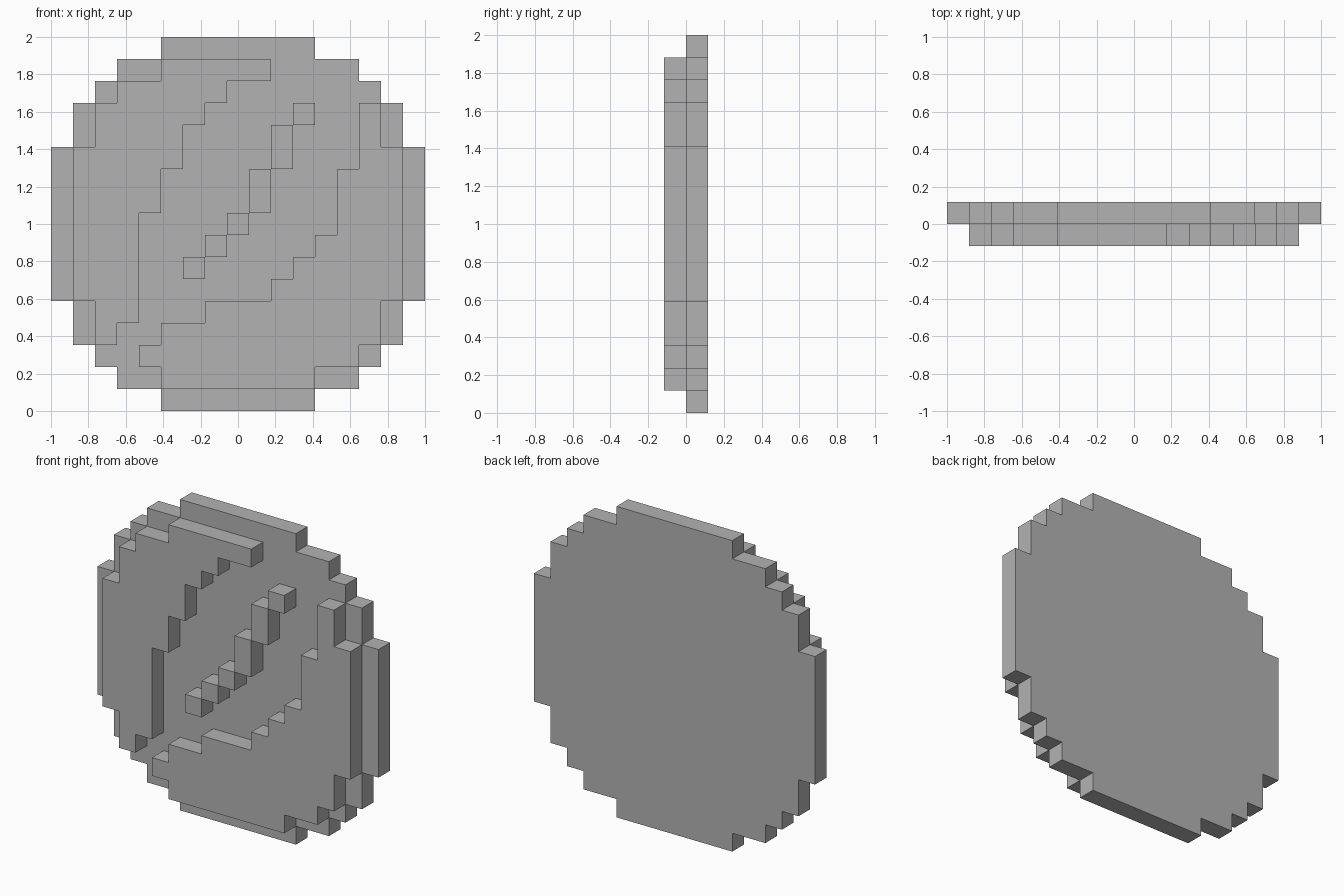
import bpy
import bmesh

cube = bpy.data.objects.get("Cube")
if cube:
    bpy.data.objects.remove(cube)

GRID = 17
CELL = 2 / GRID

grey = bpy.data.materials.new("plain_grey")
grey.use_nodes = True
colour = (0.45, 0.45, 0.45, 1)
grey.diffuse_color = colour
grey.node_tree.nodes["Principled BSDF"].inputs["Base Color"].default_value = colour


def stepped_outline(steps):
    """Corners of a staircase loop: each step is (row, column reached on that row)."""
    corners = []
    column = steps[-1][1]
    for row, target in steps:
        corners += [(column, row), (target, row)]
        column = target
    return corners


def block(left, bottom, height):
    """Corners of a one-column upright block."""
    right, top = left + 1, bottom + height
    return [(left, bottom), (right, bottom), (right, top), (left, top)]


def slab(name, outlines, y_front):
    """Extrude grid outlines one cell deep, starting at y_front."""
    bm = bmesh.new()
    for outline in outlines:
        verts = [bm.verts.new((c * CELL - 1, y_front, r * CELL)) for c, r in outline]
        face = bm.faces.new(verts)
        out = bmesh.ops.extrude_face_region(bm, geom=[face], use_keep_orig=True)
        moved = [g for g in out["geom"] if isinstance(g, bmesh.types.BMVert)]
        bmesh.ops.translate(bm, verts=moved, vec=(0, CELL, 0))
    bmesh.ops.recalc_face_normals(bm, faces=bm.faces)
    mesh = bpy.data.meshes.new(name)
    bm.to_mesh(mesh)
    bm.free()
    mesh.materials.append(grey)
    obj = bpy.data.objects.new(name, mesh)
    bpy.context.collection.objects.link(obj)
    return obj


# Round back plate: right half steps, then the same mirrored on the left
half = [(16, 14), (15, 15), (14, 16), (12, 17), (5, 16), (3, 15), (2, 14), (1, 12)]
columns = [12] + [c for _, c in half]
mirrored = [(r, GRID - c) for (r, _), c in zip(reversed(half), reversed(columns[:-1]))]
slab("back_plate", [stepped_outline([(17, 12)] + half + [(0, 5)] + mirrored)], 0)

# Raised crescent on the upper -x side
upper = [(16, 10), (15, 8), (14, 7), (13, 6), (11, 5), (9, 4), (4, 3), (3, 2),
         (5, 1), (12, 2), (14, 3), (15, 5)]
slab("upper_crescent", [stepped_outline(upper)], -CELL)

# Raised crescent on the lower +x side
lower = [(14, 15), (12, 16), (5, 15), (3, 14), (2, 12), (1, 5), (2, 4), (3, 5),
         (4, 7), (5, 10), (6, 11), (7, 12), (8, 13), (11, 14)]
slab("lower_crescent", [stepped_outline(lower)], -CELL)

# Diagonal ridge of blocks climbing between the crescents
blocks = []
row = 6
for i, height in enumerate([1, 1, 1, 2, 2, 1]):
    blocks.append(block(6 + i, row, height))
    row += height
slab("diagonal_ridge", blocks, -CELL)
